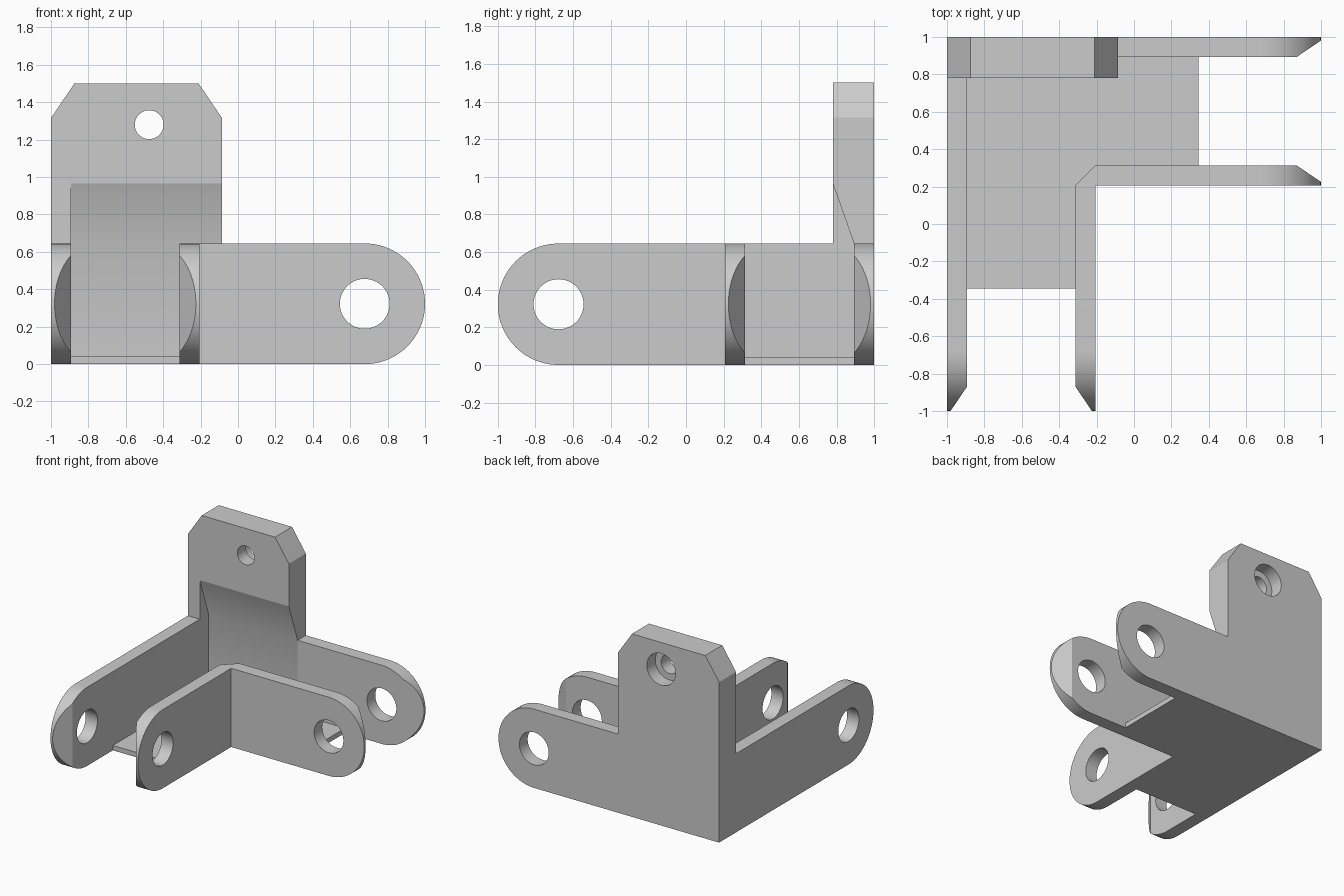
import bpy, bmesh, math
from mathutils import Vector

cube = bpy.data.objects.get("Cube")
if cube:
    bpy.data.objects.remove(cube, do_unlink=True)

# Shared dimensions
H = 0.645                 # wall height
R = H / 2                 # rounded arm end radius
WALL = 0.893              # inner face of the outer walls
IN_A, IN_B = 0.207, 0.313  # faces of the inner walls
TAB_R = -0.085            # free edge of the tab
TAB_Y = 0.78              # front face of the tab
PIVOT = 1 - R             # arm hole centre

grey = bpy.data.materials.new("plain_grey")
grey.use_nodes = True
grey.diffuse_color = (0.6, 0.6, 0.6, 1)
grey.node_tree.nodes["Principled BSDF"].inputs["Base Color"].default_value = (0.6, 0.6, 0.6, 1)


def prism(name, pts, axis, lo, hi, swap=False):
    """Extrude a 2D outline along an axis; swap reflects it across the corner diagonal."""
    def place(p, t):
        a, b = p
        x, y, z = {"x": (t, a, b), "y": (a, t, b), "z": (a, b, t)}[axis]
        return Vector((-y, -x, z) if swap else (x, y, z))
    bm = bmesh.new()
    low = [bm.verts.new(place(p, lo)) for p in pts]
    top = [bm.verts.new(place(p, hi)) for p in pts]
    bm.faces.new(low)
    bm.faces.new(top)
    n = len(pts)
    for i in range(n):
        j = (i + 1) % n
        bm.faces.new((low[i], low[j], top[j], top[i]))
    bmesh.ops.recalc_face_normals(bm, faces=bm.faces)
    mesh = bpy.data.meshes.new(name)
    bm.to_mesh(mesh)
    bm.free()
    mesh.materials.append(grey)
    ob = bpy.data.objects.new(name, mesh)
    bpy.context.collection.objects.link(ob)
    return ob


def arc(cx, cz, r, start, end, steps):
    return [(cx + r * math.cos(start + (end - start) * i / steps),
             cz + r * math.sin(start + (end - start) * i / steps)) for i in range(steps + 1)]


def circle(cx, cz, r):
    return arc(cx, cz, r, 0, math.tau, 64)[:-1]


def combine(target, other, operation):
    """Apply a boolean and remove the operand."""
    other.hide_render = True
    mod = target.modifiers.new(operation.lower(), "BOOLEAN")
    mod.operation = operation
    mod.solver = "EXACT"
    mod.object = other
    bpy.context.view_layer.objects.active = target
    bpy.ops.object.modifier_apply(modifier=mod.name)
    bpy.data.objects.remove(other, do_unlink=True)


def arm(name, start, lo, hi, swap):
    """Wall with a half-round free end."""
    outline = [(start, 0)] + arc(PIVOT, R, R, -math.pi / 2, math.pi / 2, 40) + [(start, H)]
    return prism(name, outline, "y", lo, hi, swap)


# Mounting tab with clipped corners, sloped into the wall below
tab = prism("mounting_tab", [(-1, 0), (TAB_R, 0), (TAB_R, 1.315), (-0.21, 1.5),
                             (-0.875, 1.5), (-1, 1.315)], "y", TAB_Y, 1)
combine(tab, prism("slope_cutter", [(TAB_Y, 0.965), (WALL, H), (WALL, -0.1), (0.7, -0.1),
                                    (0.7, 0.965)], "x", -WALL, 0.1), "DIFFERENCE")

# Outer and inner walls, corner and floor
body = arm("corner_bracket", -1, WALL, 1, False)
combine(body, arm("side_wall", -1, WALL, 1, True), "UNION")
combine(body, tab, "UNION")
combine(body, prism("floor", [(-1, 1), (-1, -0.345), (-IN_A, -0.345), (-IN_A, IN_A),
                              (0.345, IN_A), (0.345, 1)], "z", 0, 0.04), "UNION")
combine(body, prism("inner_corner", [(-IN_B, IN_A), (-IN_A, IN_B), (0, IN_B), (0, IN_A),
                                     (-IN_A, IN_A), (-IN_A, 0), (-IN_B, 0)], "z", 0, H), "UNION")
for swap in (False, True):
    combine(body, arm("inner_wall", -0.1, IN_A, IN_B, swap), "UNION")

# Arm holes and bevelled inner faces at the arm tips
for swap in (False, True):
    combine(body, prism("pivot_cutter", circle(PIVOT, R, 0.133), "y", 0, 1.2, swap), "DIFFERENCE")
    for face, side in ((WALL, 1), (IN_B, -1)):
        wedge = [(0.74, face - 0.088 * side), (1.13, face + 0.176 * side),
                 (1.13, face - 0.088 * side)]
        combine(body, prism("tip_cutter", wedge, "z", -0.1, 0.8, swap), "DIFFERENCE")

# Screw hole, counterbored from the back
combine(body, prism("screw_cutter", circle(-0.475, 1.28, 0.077), "y", 0.6, 1.2), "DIFFERENCE")
combine(body, prism("bore_cutter", circle(-0.475, 1.28, 0.13), "y", 0.89, 1.2), "DIFFERENCE")

# Smooth shading on curves, with the slope blended into the wall panel below it
bm = bmesh.new()
bm.from_mesh(body.data)
bmesh.ops.remove_doubles(bm, verts=bm.verts, dist=0.0001)
for f in bm.faces:
    f.smooth = True
    f.material_index = 0


def on(edge, axis, value):
    return all(abs(v.co[axis] - value) < 0.002 for v in edge.verts)


for e in bm.edges:
    e.smooth = e.calc_face_angle(math.pi) < math.radians(15)
    if on(e, 1, WALL):
        if on(e, 2, H) and all(v.co.x < TAB_R + 0.01 for v in e.verts):
            e.smooth = True
        elif on(e, 0, TAB_R):
            e.smooth = False
bm.to_mesh(body.data)
bm.free()
